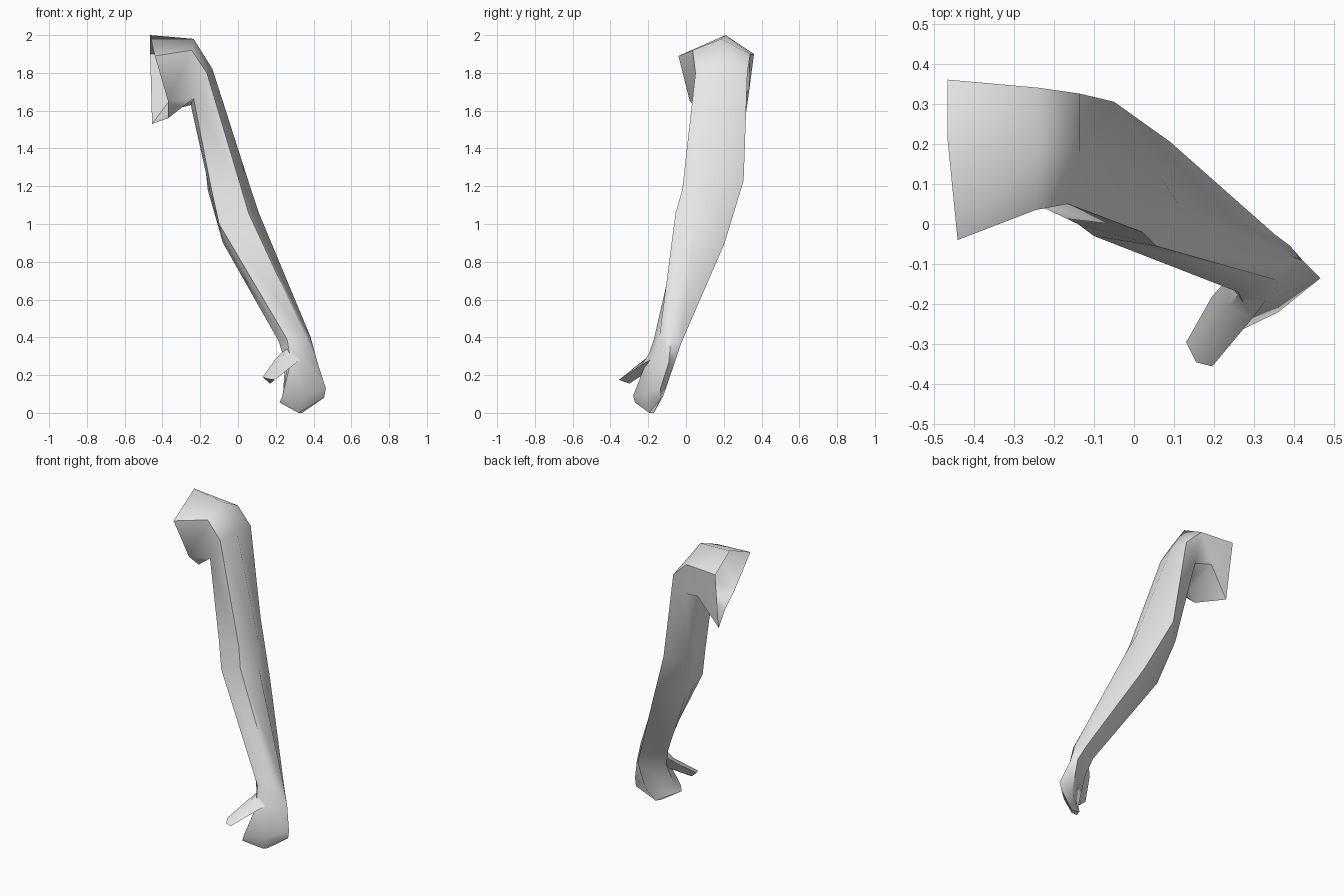
import bpy, bmesh, math
from mathutils import Vector

cube = bpy.data.objects.get("Cube")
if cube:
    bpy.data.objects.remove(cube, do_unlink=True)

skin = bpy.data.materials.new("pale_grey")
skin.use_nodes = True
grey = (0.8, 0.8, 0.8, 1)
skin.diffuse_color = grey
skin.node_tree.nodes["Principled BSDF"].inputs["Base Color"].default_value = grey


def section(front_inner, front_outer, outer, back, back_inner, under=None):
    """One cross-section of the limb; the under point defaults to a midpoint."""
    points = [Vector(p) for p in (front_inner, front_outer, outer, back, back_inner)]
    points.append(Vector(under) if under else (points[0] + points[-1]) / 2)
    return points


def loft(name, sections, smooth_angle):
    """Skin a run of cross-sections, leave the root open and close the tip."""
    bm = bmesh.new()
    rings = [[bm.verts.new(p) for p in ring] for ring in sections]
    count = len(rings[0])
    for lower, upper in zip(rings, rings[1:]):
        for i in range(count):
            j = (i + 1) % count
            bm.faces.new((lower[i], lower[j], upper[j], upper[i]))
    bm.faces.new(rings[-1])
    bmesh.ops.remove_doubles(bm, verts=bm.verts, dist=0.001)
    bmesh.ops.recalc_face_normals(bm, faces=bm.faces)
    mesh = bpy.data.meshes.new(name)
    bm.to_mesh(mesh)
    bm.free()
    mesh.materials.append(skin)
    part = bpy.data.objects.new(name, mesh)
    bpy.context.collection.objects.link(part)
    bpy.ops.object.select_all(action="DESELECT")
    part.select_set(True)
    bpy.context.view_layer.objects.active = part
    bpy.ops.object.shade_smooth_by_angle(angle=math.radians(smooth_angle))


# Shoulder: open body end, crown, then the turn down into the arm
armpit = (-.235, .045, 1.665)
shoulder = [
    section((-.37, .02, 1.65), (-.44, -.04, 1.89), (-.465, .21, 2),
            (-.465, .36, 1.9), (-.455, .31, 1.53), (-.37, .12, 1.56)),
    section(armpit, (-.245, .035, 1.92), (-.235, .185, 1.98),
            (-.24, .34, 1.9), (-.32, .335, 1.71), (-.31, .15, 1.615)),
    section(armpit, (-.165, .05, 1.8), (-.135, .18, 1.82),
            (-.135, .325, 1.8), (-.215, .31, 1.69), (-.25, .12, 1.63)),
]

# Upper arm, elbow and wrist
arm = [
    section((-.14, 0, 1.18), (.02, -.02, 1.18), (.07, .11, 1.18),
            (-.05, .305, 1.23), (-.16, .19, 1.18)),
    section((-.1, -.03, 1), (.055, -.055, 1.06), (.11, .05, 1.06),
            (.09, .205, .9), (-.08, .12, .9)),
    section((.26, -.17, .39), (.355, -.14, .41), (.385, -.08, .4),
            (.35, -.025, .37), (.215, -.12, .38)),
]

# Flat mitten hand: palm, knuckles and blunt fingertips
hand = [
    section((.28, -.21, .27), (.36, -.18, .28), (.42, -.09, .27),
            (.39, -.055, .28), (.25, -.15, .27)),
    section((.235, -.28, .09), (.36, -.22, .09), (.465, -.135, .13),
            (.38, -.12, .09), (.24, -.23, .09)),
    section((.22, -.27, .055), (.32, -.195, 0), (.455, -.13, .08),
            (.34, -.17, 0), (.23, -.23, .055)),
]
loft("arm_and_hand", shoulder + arm + hand, 60)

# Thumb: tapered four-sided peg bending out of the palm
thumb_root = [(.24, -.13, .33), (.27, -.165, .36), (.33, -.19, .28), (.29, -.15, .27)]
thumb_knuckle = [(.195, -.18, .28), (.235, -.205, .295), (.295, -.235, .255), (.26, -.185, .23)]
thumb_tip = [(.13, -.295, .19), (.155, -.345, .18), (.195, -.355, .175), (.17, -.3, .155)]
loft("thumb", [thumb_root, thumb_knuckle, thumb_tip], 50)
